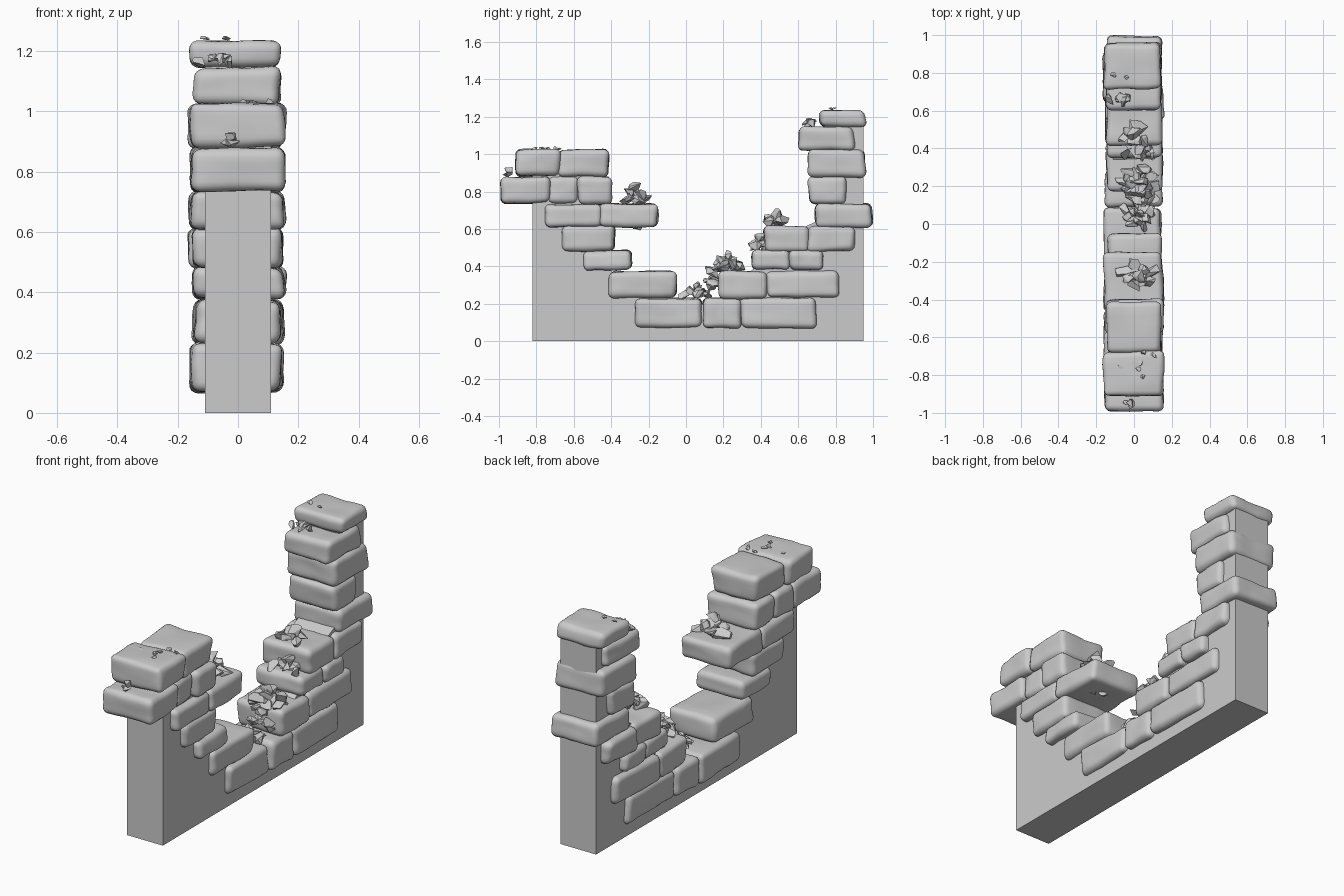
import bpy, bmesh, math, random
from mathutils import Vector, noise, Matrix

if "Cube" in bpy.data.objects:
    bpy.data.objects.remove(bpy.data.objects["Cube"])

random.seed(7)
R = random.uniform


def finish(bm, name, smooth):
    bmesh.ops.recalc_face_normals(bm, faces=bm.faces[:])
    me = bpy.data.meshes.new(name)
    bm.to_mesh(me)
    bm.free()
    for p in me.polygons:
        p.use_smooth = smooth
    ob = bpy.data.objects.new(name, me)
    bpy.context.collection.objects.link(ob)
    return ob


# Plain wall core: stepped profile in y-z, extruded along x
profile = [(-.82, 0), (.95, 0), (.95, 1.19), (.74, 1.19), (.74, .66), (.5, .55),
           (.42, .43), (.26, .31), (.2, .2), (0, .2), (-.35, .3), (-.45, .45),
           (-.5, .65), (-.5, .95), (-.82, .95)]
bm = bmesh.new()
face = bm.faces.new([bm.verts.new((-.11, y, z)) for y, z in profile])
side = bmesh.ops.extrude_face_region(bm, geom=[face])
bmesh.ops.translate(bm, vec=(.22, 0, 0),
                    verts=[g for g in side["geom"] if isinstance(g, bmesh.types.BMVert)])
finish(bm, "wall_core", False)


# Worn, rounded stone blocks passing through the wall
def block(name, y0, y1, z0, z1):
    bm = bmesh.new()
    bmesh.ops.create_cube(bm, size=1)
    x0, x1 = -.15 + R(-.012, .01), .147 + R(-.008, .01)
    lo, hi = Vector((x0, y0, z0)), Vector((x1, y1, z1))
    for v in bm.verts:
        v.co = Vector([(lo[i] if v.co[i] < 0 else hi[i]) for i in range(3)])
        v.co += Vector((R(-.01, .01), R(-.008, .008), R(-.005, .005)))
    bmesh.ops.bevel(bm, geom=bm.edges[:], offset=.03, segments=4, profile=.5,
                    affect='EDGES', clamp_overlap=True)
    bmesh.ops.subdivide_edges(bm, edges=[e for e in bm.edges if e.calc_length() > .035],
                              cuts=4, use_grid_fill=True)
    bm.normal_update()
    off = Vector((R(0, 50), R(0, 50), R(0, 50)))
    moves = [(v, v.normal * (.007 * noise.noise(v.co * 9 + off)
                             + .003 * noise.noise(v.co * 22 + off))) for v in bm.verts]
    for v, d in moves:
        v.co += d
    finish(bm, name, True)


courses = [
    (.07, .23, [(-.27, .09), (.09, .29), (.29, .70)]),
    (.23, .375, [(-.41, -.05), (.18, .44), (.43, .82)]),
    (.38, .485, [(-.545, -.295), (.35, .56), (.55, .745)]),
    (.48, .615, [(-.665, -.385), (.42, .655), (.65, .905)]),
    (.61, .735, [(-.75, -.45), (-.46, -.15), (.695, .995)]),
    (.735, .88, [(-.995, -.73), (-.74, -.575), (-.58, -.4), (.655, .86)]),
    (.88, 1.025, [(-.91, -.675), (-.68, -.41), (.66, .955)]),
    (1.02, 1.145, [(.60, .90)]),
    (1.145, 1.235, [(.715, .96)]),
]
for c, (z0, z1, spans) in enumerate(courses):
    for i, (y0, y1) in enumerate(spans):
        block(f"stone_course_{c + 1}_{i + 1}", y0, y1, z0, z1)


# Sharp, flat-faced broken rocks
def add_rock(bm, pos, r):
    rot = Matrix.Rotation(R(-.5, .5), 3, 'X') @ Matrix.Rotation(R(0, 6.28), 3, 'Z')
    scale = Vector((R(.9, 1.3), R(.65, 1), R(.5, .75))) * r
    vs = []
    for _ in range(10):
        d = Vector((random.gauss(0, 1), random.gauss(0, 1), random.gauss(0, 1))).normalized()
        vs.append(bm.verts.new(Vector(pos) + rot @ (d * scale)))
    bmesh.ops.convex_hull(bm, input=vs)


# Rubble mounds: name, centre x, y, base z, half x, half y, height, rock radius, count
piles = [
    ("left_ledge", .03, -.275, .73, .11, .10, .12, .055, 10),
    ("valley_floor", .02, .05, .23, .11, .10, .09, .04, 12),
    ("lower_step", .03, .22, .365, .12, .12, .12, .05, 18),
    ("middle_step", .03, .39, .485, .12, .065, .095, .05, 7),
    ("upper_step", 0, .475, .615, .09, .09, .09, .055, 6),
    ("valley_edge", .05, .14, .27, .09, .05, .12, .045, 6),
    ("column_ledge", -.06, .665, 1.145, .09, .04, .065, .04, 5),
    ("left_end", -.02, -.945, .88, .04, .03, .055, .033, 3),
]
for name, cx, cy, base, hx, hy, h, r, n in piles:
    bm = bmesh.new()
    for i in range(n):
        a, d = i * 2.4, math.sqrt(i / n)
        s = r * R(.75, 1.1)
        x = cx + math.cos(a) * d * max(hx - s * .6, .01)
        y = cy + math.sin(a) * d * max(hy - s * .7, .01)
        z = base + s * .35 + max(h - s * .95, 0) * (1 - d)
        add_rock(bm, (x, y, z), s)
    finish(bm, f"rubble_{name}", False)

# Loose pebbles on the top stones and under the overhang
bm = bmesh.new()
for x, y, z in [(-.07, -.76, 1.027), (.03, -.74, 1.027), (.05, -.81, 1.027), (.02, -.77, 1.027),
                (.1, -.70, 1.027), (.05, -.68, 1.027), (-.11, .79, 1.24), (-.04, .775, 1.243),
                (.05, -.27, .606), (.0, -.25, .606)]:
    add_rock(bm, (x, y, z), R(.015, .022))
finish(bm, "loose_pebbles", False)
